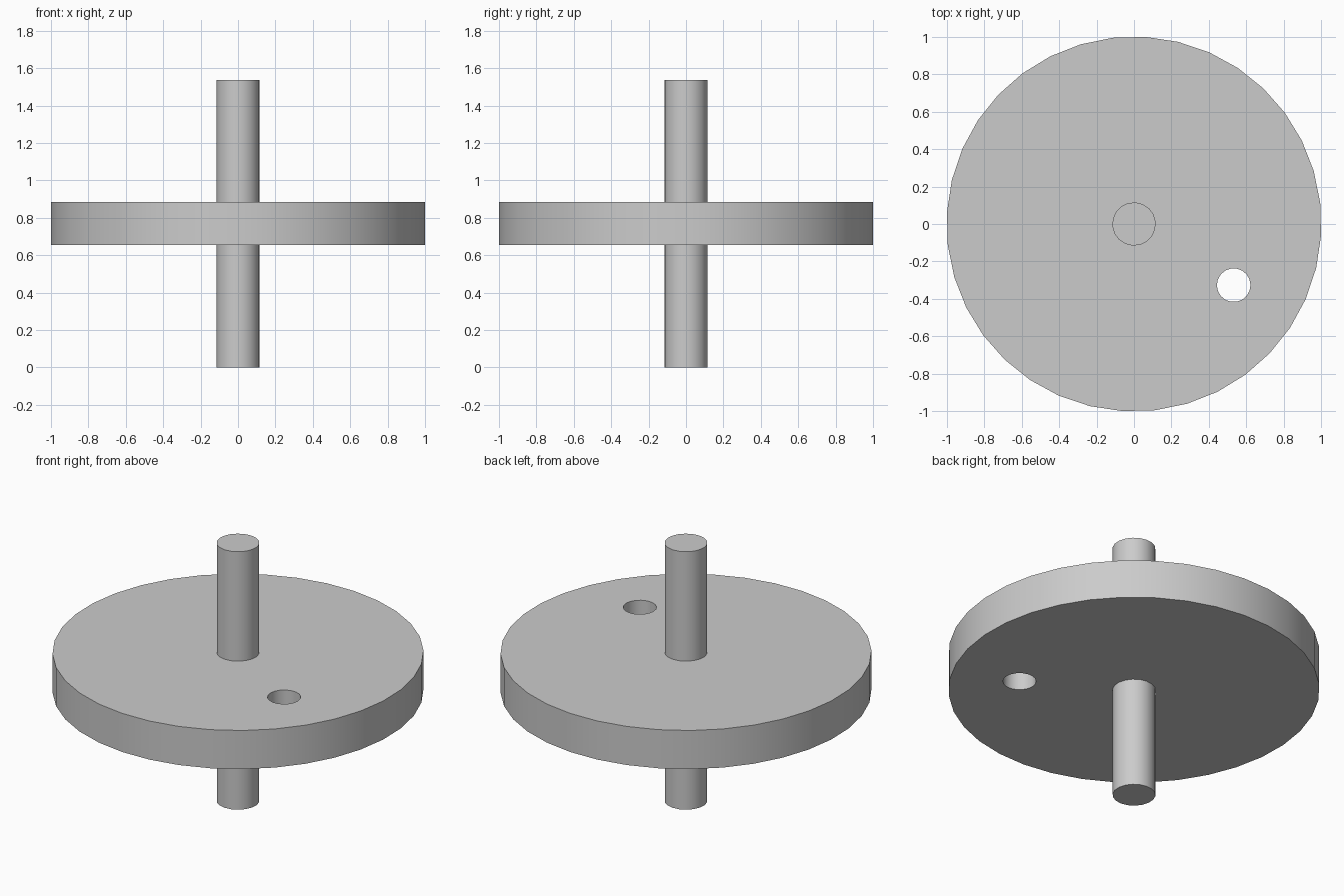
import bpy
from math import radians

cube = bpy.data.objects.get("Cube")
if cube:
    bpy.data.objects.remove(cube, do_unlink=True)

# Single grey material
grey = bpy.data.materials.new("plain_grey")
grey.use_nodes = True
colour = (0.6, 0.6, 0.6, 1)
grey.diffuse_color = colour
bsdf = next(n for n in grey.node_tree.nodes if n.type == "BSDF_PRINCIPLED")
bsdf.inputs["Base Color"].default_value = colour


def cylinder(name, sides, radius, bottom, top, x=0, y=0, turn=0):
    """Upright cylinder; turn is the angle of one corner from +x."""
    bpy.ops.mesh.primitive_cylinder_add(
        vertices=sides, radius=radius, depth=top - bottom,
        location=(x, y, (bottom + top) / 2),
        rotation=(0, 0, radians(turn - 90)))
    obj = bpy.context.object
    obj.name = name
    obj.data.materials.append(grey)
    return obj


def smooth(obj):
    bpy.ops.object.select_all(action="DESELECT")
    obj.select_set(True)
    bpy.context.view_layer.objects.active = obj
    bpy.ops.object.shade_smooth_by_angle(angle=radians(35))


# Disc with an off-centre through hole
disc = cylinder("disc", 36, 1.002, 0.655, 0.885, turn=6.4)
cutter = cylinder("hole_cutter", 18, 0.09, 0.5, 1.05, x=0.533, y=-0.327)
cutter.hide_render = True

hole = disc.modifiers.new("hole", "BOOLEAN")
hole.operation = "DIFFERENCE"
hole.solver = "EXACT"
hole.object = cutter
bpy.context.view_layer.objects.active = disc
bpy.ops.object.modifier_apply(modifier=hole.name)
bpy.data.objects.remove(cutter, do_unlink=True)
smooth(disc)

# Shaft running through the disc
shaft = cylinder("shaft", 18, 0.116, 0, 1.537, turn=6.4)
smooth(shaft)
